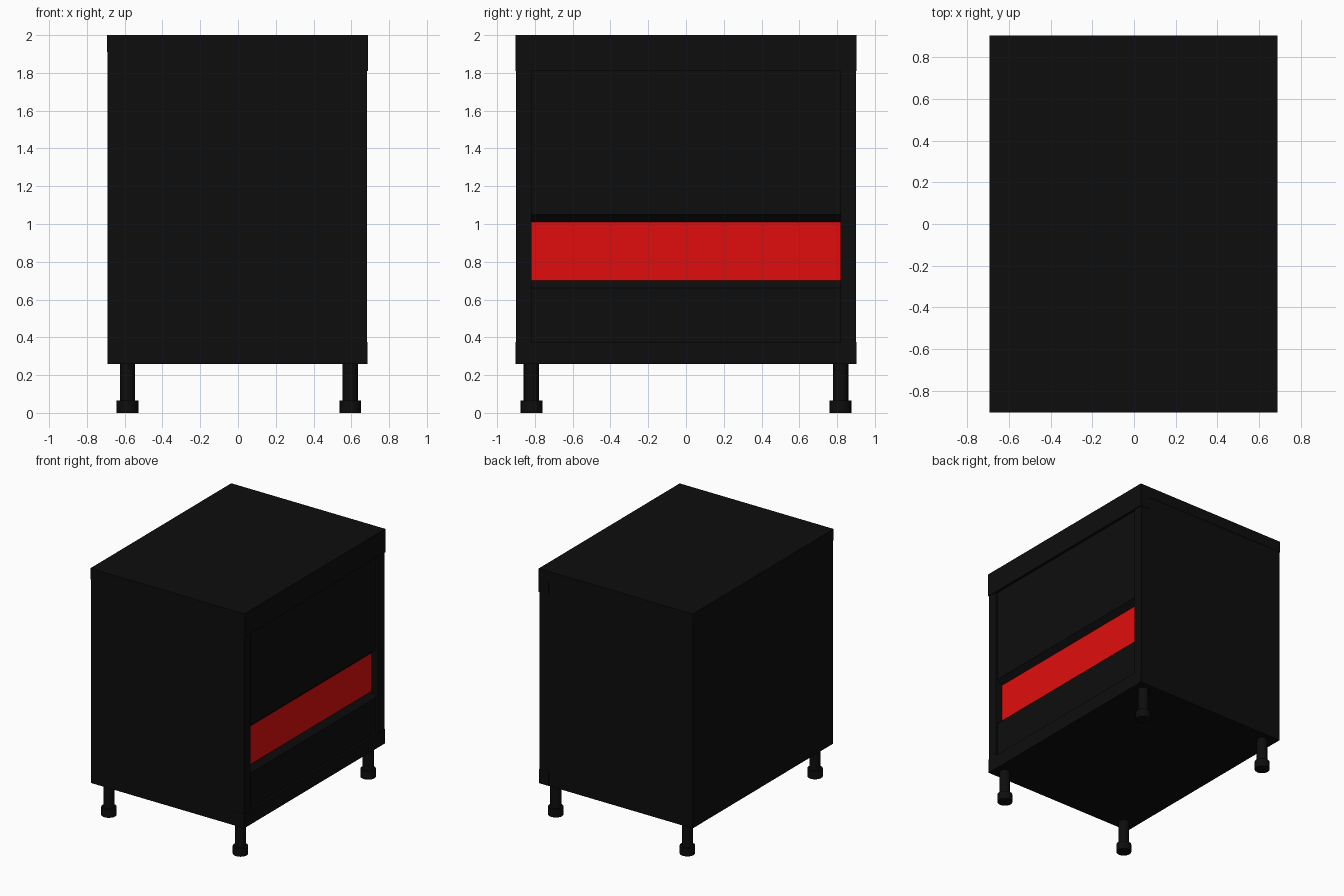
import bpy, bmesh, math

if "Cube" in bpy.data.objects:
    bpy.data.objects.remove(bpy.data.objects["Cube"])


def material(name, rgb):
    m = bpy.data.materials.new(name)
    m.diffuse_color = (*rgb, 1)
    m.use_nodes = True
    m.node_tree.nodes["Principled BSDF"].inputs["Base Color"].default_value = m.diffuse_color
    return m


BLACK = material("black", (0.004, 0.004, 0.004))
RED = material("red", (0.75, 0.004, 0.004))


def finish(name, bm, mat):
    bmesh.ops.recalc_face_normals(bm, faces=bm.faces)
    me = bpy.data.meshes.new(name)
    bm.to_mesh(me)
    bm.free()
    me.materials.append(mat)
    ob = bpy.data.objects.new(name, me)
    bpy.context.collection.objects.link(ob)
    return ob


def extrude_y(name, profile, y0, y1, mat=BLACK):
    """Sweep an x/z outline from y0 to y1."""
    bm = bmesh.new()
    face = bm.faces.new([bm.verts.new((x, y0, z)) for x, z in profile])
    geo = bmesh.ops.extrude_face_region(bm, geom=[face])["geom"]
    bmesh.ops.translate(bm, vec=(0, y1 - y0, 0),
                        verts=[v for v in geo if isinstance(v, bmesh.types.BMVert)])
    return finish(name, bm, mat)


def box(name, x, y, z, mat=BLACK):
    profile = [(x[0], z[0]), (x[1], z[0]), (x[1], z[1]), (x[0], z[1])]
    return extrude_y(name, profile, y[0], y[1], mat)


INNER = 0.817

# Carcass
for side, label in ((-1, "near"), (1, "far")):
    box(f"side_panel_{label}", (-0.69, 0.682), sorted((side * INNER, side * 0.9)), (0.27, 1.95))
box("back_panel", (-0.69, -0.63), (-INNER, INNER), (0.27, 1.95))
box("bottom_panel", (-0.69, 0.67), (-0.9, 0.9), (0.26, 0.33))
box("bottom_rail", (0.60, 0.686), (-0.902, 0.902), (0.26, 0.375))

# Top with a deeper lip along the drawer side
extrude_y("top_panel", [(-0.693, 1.91), (0.60, 1.91), (0.60, 1.81),
                        (0.689, 1.81), (0.689, 2.0), (-0.693, 2.0)], -0.903, 0.903)

# Drawer fronts, chamfered towards the recessed red band
extrude_y("upper_drawer_front", [(0.58, 1.01), (0.625, 1.01), (0.667, 1.05),
                                 (0.667, 1.82), (0.58, 1.82)], -INNER, INNER)
extrude_y("lower_drawer_front", [(0.58, 0.36), (0.667, 0.36), (0.667, 0.66),
                                 (0.625, 0.70), (0.58, 0.70)], -INNER, INNER)
box("red_band", (0.58, 0.626), (-INNER, INNER), (0.70, 1.01), RED)

# Feet: a thin post on a wider pad
for i, x in enumerate((-0.585, 0.595)):
    for j, y in enumerate((-0.818, 0.818)):
        for part, r, z0, z1 in (("post", 0.041, 0.06, 0.27), ("pad", 0.057, 0.0, 0.065)):
            bpy.ops.mesh.primitive_cylinder_add(vertices=20, radius=r, depth=z1 - z0,
                                                location=(x, y, (z0 + z1) / 2))
            ob = bpy.context.object
            ob.name = f"foot_{part}_{i}{j}"
            ob.data.materials.append(BLACK)
            bpy.ops.object.shade_smooth_by_angle(angle=math.radians(30))
